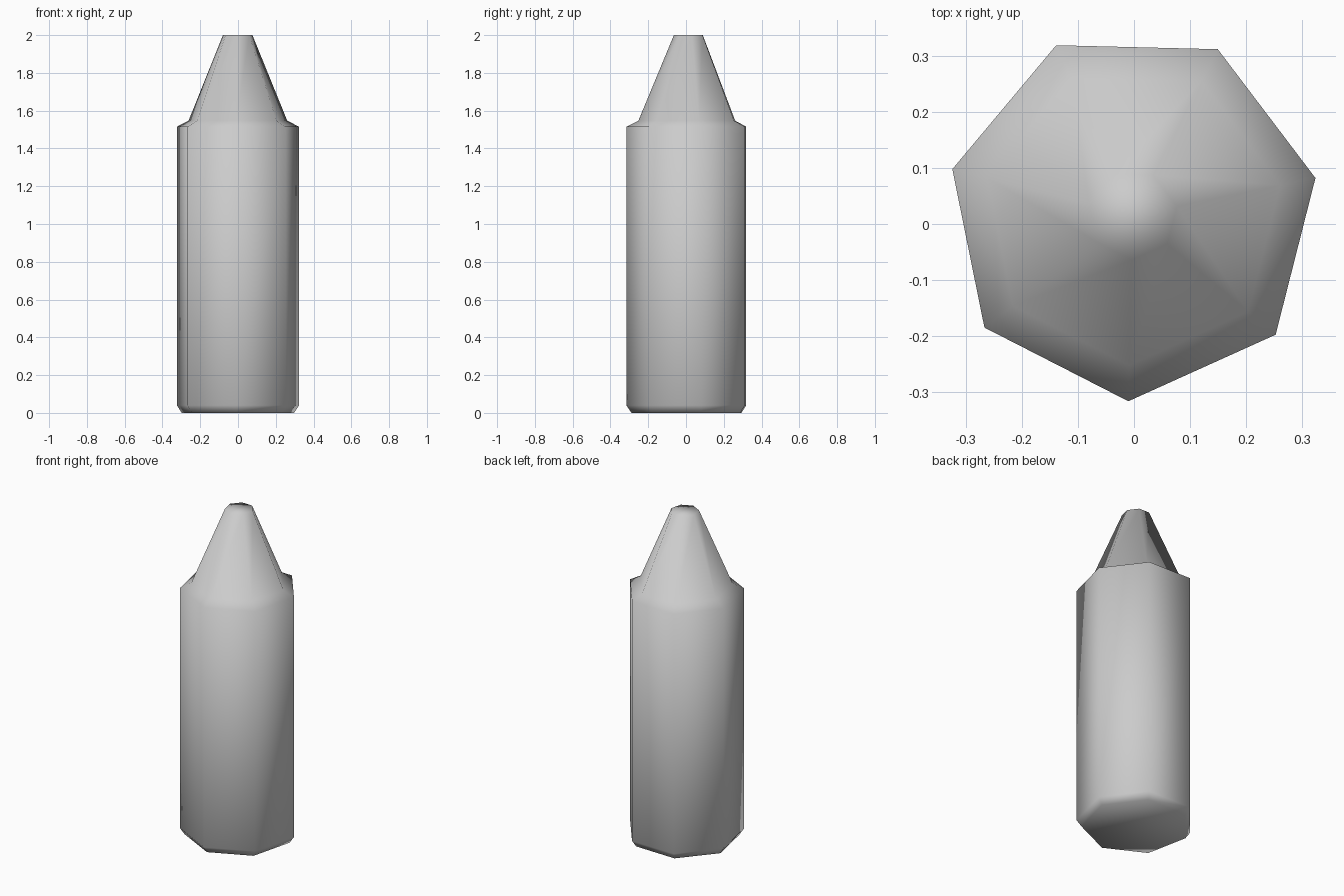
import bpy
import bmesh
from math import cos, sin, pi, radians

cube = bpy.data.objects.get("Cube")
if cube:
    bpy.data.objects.remove(cube, do_unlink=True)

# One plain grey colour
GREY = (0.6, 0.6, 0.6, 1.0)
mat = bpy.data.materials.new("plain grey")
mat.use_nodes = True
mat.diffuse_color = GREY
mat.node_tree.nodes["Principled BSDF"].inputs["Base Color"].default_value = GREY

# Seven-sided stick: bevelled foot, straight barrel, shoulder and blunt tip
SIDES = 7
CENTRE = (-0.002, 0.016)
START = radians(-91.4)
PROFILE = [(0.305, 0.0), (0.332, 0.04), (0.332, 1.515), (0.268, 1.547), (0.08, 2.0)]


def ring(bm, radius, z):
    angles = [START + 2 * pi * i / SIDES for i in range(SIDES)]
    return [bm.verts.new((CENTRE[0] + radius * cos(a), CENTRE[1] + radius * sin(a), z))
            for a in angles]


bm = bmesh.new()
rings = [ring(bm, r, z) for r, z in PROFILE]
for low, high in zip(rings, rings[1:]):
    for i in range(SIDES):
        j = (i + 1) % SIDES
        bm.faces.new((low[i], low[j], high[j], high[i]))

# Flat foot and tip caps
bm.faces.new(rings[0][::-1])
bm.faces.new(rings[-1])
for face in bm.faces:
    face.smooth = True

mesh = bpy.data.meshes.new("crayon_stick")
bm.to_mesh(mesh)
bm.free()
mesh.materials.append(mat)
stick = bpy.data.objects.new("crayon_stick", mesh)
bpy.context.collection.objects.link(stick)
